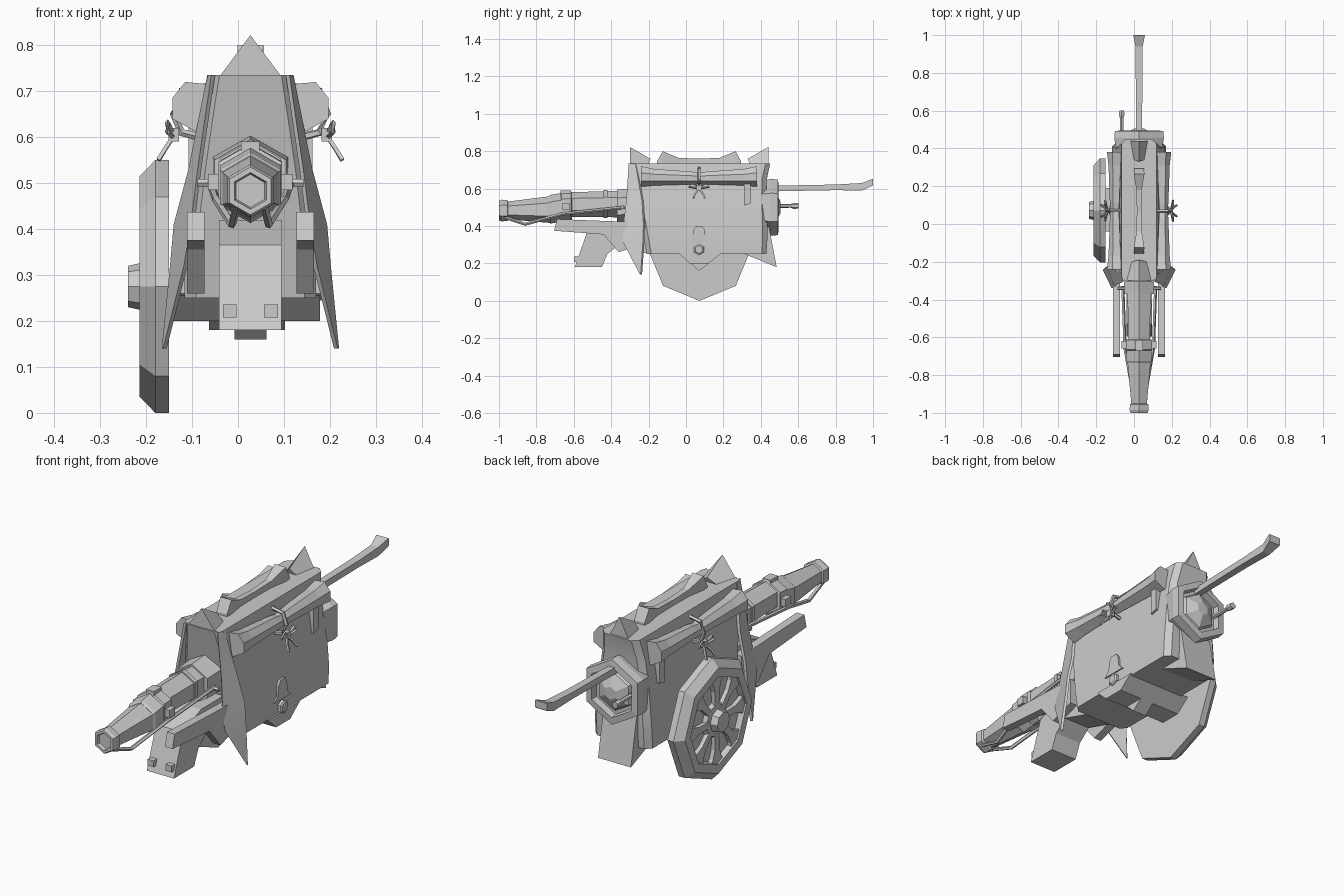
import bpy, bmesh, math
from mathutils import Vector

C = 0.027  # centre plane of the symmetric parts
grey = bpy.data.materials.new("plain grey")
grey.diffuse_color = (0.6, 0.6, 0.6, 1)


def finish(name, bm, smooth=None):
    bmesh.ops.recalc_face_normals(bm, faces=bm.faces)
    me = bpy.data.meshes.new(name)
    bm.to_mesh(me)
    bm.free()
    me.materials.append(grey)
    ob = bpy.data.objects.new(name, me)
    bpy.context.collection.objects.link(ob)
    if smooth:
        bpy.ops.object.select_all(action='DESELECT')
        bpy.context.view_layer.objects.active = ob
        ob.select_set(True)
        bpy.ops.object.shade_smooth_by_angle(angle=math.radians(smooth))
    return ob


def loft(name, rings, smooth=None):
    """Skin a list of equal-length point rings and cap both ends."""
    bm = bmesh.new()
    vs = [[bm.verts.new(p) for p in r] for r in rings]
    n = len(vs[0])
    for a, b in zip(vs, vs[1:]):
        for i in range(n):
            bm.faces.new((a[i], a[(i + 1) % n], b[(i + 1) % n], b[i]))
    bm.faces.new(vs[0])
    bm.faces.new(vs[-1])
    return finish(name, bm, smooth)


def prism(name, poly, x0, x1):
    """Side profile (y, z) extruded from x0 to x1."""
    return loft(name, [[(x, y, z) for y, z in poly] for x in (x0, x1)])


def box(name, x0, x1, y0, y1, z0, z1):
    return prism(name, [(y0, z0), (y1, z0), (y1, z1), (y0, z1)], x0, x1)


def turned_y(name, rings, n=6, x=C, smooth=None):
    """Rings (y, z centre, radius) along y, a corner at the top."""
    ang = [math.pi / 2 + 2 * math.pi * k / n for k in range(n)]
    return loft(name, [[(x + r * math.cos(a), y, z + r * math.sin(a)) for a in ang]
                       for y, z, r in rings], smooth)


def turned_x(name, rings, y, z, n=8):
    """Rings (x, radius) along x."""
    ang = [math.pi / 2 + 2 * math.pi * k / n for k in range(n)]
    return loft(name, [[(x, y + r * math.cos(a), z + r * math.sin(a)) for a in ang]
                       for x, r in rings])


def rod(name, pts, r, n=5):
    """Thin bar following a path."""
    pts = [Vector(p) for p in pts]
    rings = []
    for i, p in enumerate(pts):
        d = (pts[min(i + 1, len(pts) - 1)] - pts[max(i - 1, 0)]).normalized()
        u = d.cross(Vector((0, 0, 1)) if abs(d.z) < 0.9 else Vector((1, 0, 0))).normalized()
        v = d.cross(u)
        rings.append([p + r * (u * math.cos(t) + v * math.sin(t))
                      for t in (2 * math.pi * k / n for k in range(n))])
    return loft(name, rings)


# Body: tall hood, rings (z, half width, front y, back y) with cut corners
rings = []
for z, w, f, b in [(0.25, 0.143, -0.21, 0.43), (0.33, 0.143, -0.225, 0.435),
                   (0.42, 0.136, -0.24, 0.435), (0.53, 0.123, -0.265, 0.43),
                   (0.64, 0.107, -0.285, 0.43), (0.735, 0.0925, -0.305, 0.45)]:
    c = 0.025
    rings.append([(C + x, y, z) for x, y in [
        (-w, f + c), (-w + c, f), (w - c, f), (w, f + c),
        (w, b - c), (w - c, b), (-w + c, b), (-w, b - c)]])
loft("body", rings, 40)

# Barrel, its collar, bands and muzzle
turned_y("barrel_collar", [(-0.37, 0.505, 0.09), (-0.25, 0.51, 0.095)])
turned_y("barrel_tube", [(-0.62, 0.515, 0.066), (-0.26, 0.518, 0.072)])
turned_y("barrel_band", [(-0.67, 0.505, 0.07), (-0.665, 0.505, 0.08),
                         (-0.615, 0.507, 0.08), (-0.61, 0.507, 0.07)])
turned_y("barrel_step", [(-0.735, 0.49, 0.07), (-0.725, 0.49, 0.077), (-0.665, 0.5, 0.077)])
turned_y("barrel_cone", [(-0.975, 0.483, 0.045), (-0.73, 0.488, 0.071)])
turned_y("muzzle", [(-0.985, 0.483, 0.036), (-1.0, 0.483, 0.04), (-1.0, 0.483, 0.052),
                    (-0.985, 0.483, 0.058), (-0.955, 0.483, 0.056), (-0.95, 0.483, 0.046)])
turned_y("barrel_rear_band", [(-0.44, 0.517, 0.075), (-0.42, 0.517, 0.075)])
box("barrel_sight", C - 0.02, C + 0.02, -0.67, -0.615, 0.56, 0.59)
rod("cross_pin", [(C - 0.115, -0.34, 0.5), (C + 0.115, -0.34, 0.5)], 0.01, 6)

for s, side in ((-1, "left"), (1, "right")):
    X = lambda d: C + s * d
    # Stays along the barrel and pads on its band
    rod("barrel_stay_" + side, [(X(0.03), -0.98, 0.45), (X(0.04), -0.86, 0.41),
                                (X(0.075), -0.66, 0.465), (X(0.087), -0.33, 0.5)], 0.009)
    box("band_pad_" + side, X(0.06), X(0.092), -0.66, -0.62, 0.485, 0.52)
    # Rail beside the foot
    prism("rail_" + side, [(-0.705, 0.375), (-0.69, 0.437), (-0.24, 0.42), (-0.24, 0.3),
                           (-0.36, 0.26), (-0.44, 0.355)], X(0.1), X(0.138))
    # Pointed cloth hanging from the front corner
    t = 0.008
    rows = []
    for z, yf, df, yb, db in [(0.735, -0.306, 0.085, -0.27, 0.094), (0.53, -0.32, 0.115, -0.235, 0.135),
                              (0.41, -0.335, 0.13, -0.228, 0.167), (0.32, -0.34, 0.145, -0.23, 0.175),
                              (0.14, -0.246, 0.19, -0.243, 0.193)]:
        rows.append([(X(df), yf, z), (X(db), yb, z), (X(db - t), yb + t, z), (X(df - t), yf + t, z)])
    loft("cloth_point_" + side, rows, 40)
    # Rolled blanket with flared ends
    sec = [(0.09, 0.71), (0.142, 0.715), (0.17, 0.68), (0.17, 0.635), (0.115, 0.605), (0.085, 0.65)]
    rows = []
    for y, k, dz in [(-0.24, 1.0, 0.005), (-0.17, 0.8, 0.0), (0.03, 0.62, -0.005), (0.07, 0.55, -0.008),
                     (0.11, 0.62, -0.005), (0.31, 0.8, 0.0), (0.38, 1.0, 0.005)]:
        rows.append([(X(0.13 + (d - 0.13) * k), y, 0.665 + (z - 0.665) * k + dz) for d, z in sec])
    loft("blanket_roll_" + side, rows)
    # Tie and bow around the roll
    rod("roll_tie_" + side, [(X(0.09), 0.07, 0.71), (X(0.15), 0.07, 0.7), (X(0.167), 0.07, 0.65),
                             (X(0.15), 0.07, 0.61), (X(0.11), 0.07, 0.6)], 0.009)
    box("bow_knot_" + side, X(0.155), X(0.178), 0.057, 0.083, 0.59, 0.62)
    for e in (-1, 1):
        rod("bow_loop_" + side, [(X(0.168), 0.07, 0.605), (X(0.18), 0.07 + e * 0.035, 0.632),
                                 (X(0.18), 0.07 + e * 0.055, 0.61), (X(0.168), 0.07, 0.6)], 0.006, 4)
        rod("bow_tail_" + side, [(X(0.168), 0.07, 0.6), (X(0.185), 0.07 + e * 0.02, 0.575),
                                 (X(0.2), 0.07 + e * 0.03, 0.55)], 0.006, 4)
    # Side trim: short strap, bell plate and hexagonal nut
    prism("side_strap_" + side, [(0.31, 0.51), (0.345, 0.52), (0.345, 0.64), (0.31, 0.64)], X(0.1), X(0.135))
    prism("bell_plate_" + side, [(0.01, 0.31), (0.13, 0.31), (0.105, 0.335), (0.1, 0.38), (0.085, 0.4),
                                 (0.055, 0.4), (0.04, 0.38), (0.035, 0.335)], X(0.13), X(0.149))
    turned_x("side_nut_" + side, [(X(0.13), 0.03), (X(0.155), 0.03), (X(0.16), 0.022)], 0.07, 0.275, 6)
    # Studs on the foot
    box("foot_stud_" + side, X(0.03), X(0.06), -0.6, -0.56, 0.208, 0.236)

# Front foot, rear foot and belly parts
prism("front_foot", [(-0.595, 0.18), (-0.53, 0.365), (-0.4, 0.42), (-0.22, 0.42), (-0.2, 0.25),
                     (-0.36, 0.3), (-0.42, 0.25), (-0.45, 0.18)], C - 0.068, C + 0.068)
prism("rear_foot", [(0.29, 0.26), (0.485, 0.18), (0.445, 0.39), (0.4, 0.45), (0.3, 0.4)], C - 0.09, C + 0.075)
prism("axle", [(-0.04, 0.255), (0.02, 0.2), (0.12, 0.2), (0.19, 0.255)], -0.15, 0.178)
prism("keel", [(-0.035, 0.255), (0.07, 0.16), (0.19, 0.255)], C - 0.035, C + 0.035)

# Wheel on the left side: rim, tapered spokes, hub
WY, WZ = 0.072, 0.275
turned_x("wheel", [(-0.15, 0.275), (-0.18, 0.275), (-0.214, 0.24), (-0.214, 0.2), (-0.188, 0.195)], WY, WZ)
turned_x("wheel_hub", [(-0.18, 0.09), (-0.205, 0.075), (-0.208, 0.052), (-0.239, 0.045)], WY, WZ)
for k in range(8):
    a = math.pi / 4 * k
    rows = []
    for r, w in [(0.06, 0.014), (0.13, 0.016), (0.17, 0.03), (0.205, 0.06)]:
        rows.append([(x, WY + r * math.cos(a) - q * math.sin(a), WZ + r * math.sin(a) + q * math.cos(a))
                     for x, q in ((-0.18, -w), (-0.207, -w), (-0.207, w), (-0.18, w))])
    loft("wheel_spoke", rows)

# Ridge bar and crest spikes, repeated at the front and back
loft("ridge_bar", [[(C - w, y, 0.73), (C + w, y, 0.73), (C + w, y, z), (C - w, y, z)]
                   for y, w, z in [(-0.155, 0.026, 0.745), (-0.125, 0.028, 0.8), (-0.04, 0.014, 0.765),
                                   (0.07, 0.012, 0.76), (0.18, 0.014, 0.765), (0.265, 0.028, 0.8),
                                   (0.295, 0.026, 0.745)]])
for s, end, w in ((-1, "front", 0.065), (1, "rear", 0.045)):
    Y = lambda d: 0.07 + s * d
    bm = bmesh.new()
    v = [bm.verts.new(p) for p in [(C, Y(0.37), 0.822), (C - w, Y(0.37), 0.735), (C + w, Y(0.37), 0.735),
                                   (C + w * 0.6, Y(0.27), 0.735), (C - w * 0.6, Y(0.27), 0.735),
                                   (C, Y(0.26), 0.76)]]
    for f in ((0, 1, 2), (0, 2, 3, 5), (0, 5, 4, 1), (3, 4, 5), (1, 4, 3, 2)):
        bm.faces.new([v[i] for i in f])
    finish("crest_spike_" + end, bm)

# Rear cap: hexagonal ring around a blunt cone
turned_y("rear_ring", [(0.4, 0.5, 0.14), (0.455, 0.5, 0.152), (0.492, 0.5, 0.148), (0.495, 0.5, 0.115),
                       (0.465, 0.5, 0.11)])
turned_y("rear_cone", [(0.45, 0.5, 0.1), (0.48, 0.5, 0.085), (0.505, 0.5, 0.03)])

# Long rear handle with flared tip, and the small lever
loft("rear_handle", [[(C - w, y, a), (C + w, y, a), (C + w, y, b), (C - w, y, b)]
                     for y, w, a, b in [(0.44, 0.015, 0.585, 0.615), (0.8, 0.018, 0.592, 0.622),
                                        (0.94, 0.019, 0.59, 0.63), (0.997, 0.03, 0.615, 0.652),
                                        (1.0, 0.03, 0.62, 0.65)]])
turned_y("rear_lever", [(0.45, 0.508, 0.011), (0.56, 0.508, 0.01), (0.575, 0.508, 0.016),
                        (0.602, 0.508, 0.015)], 6, -0.065)
